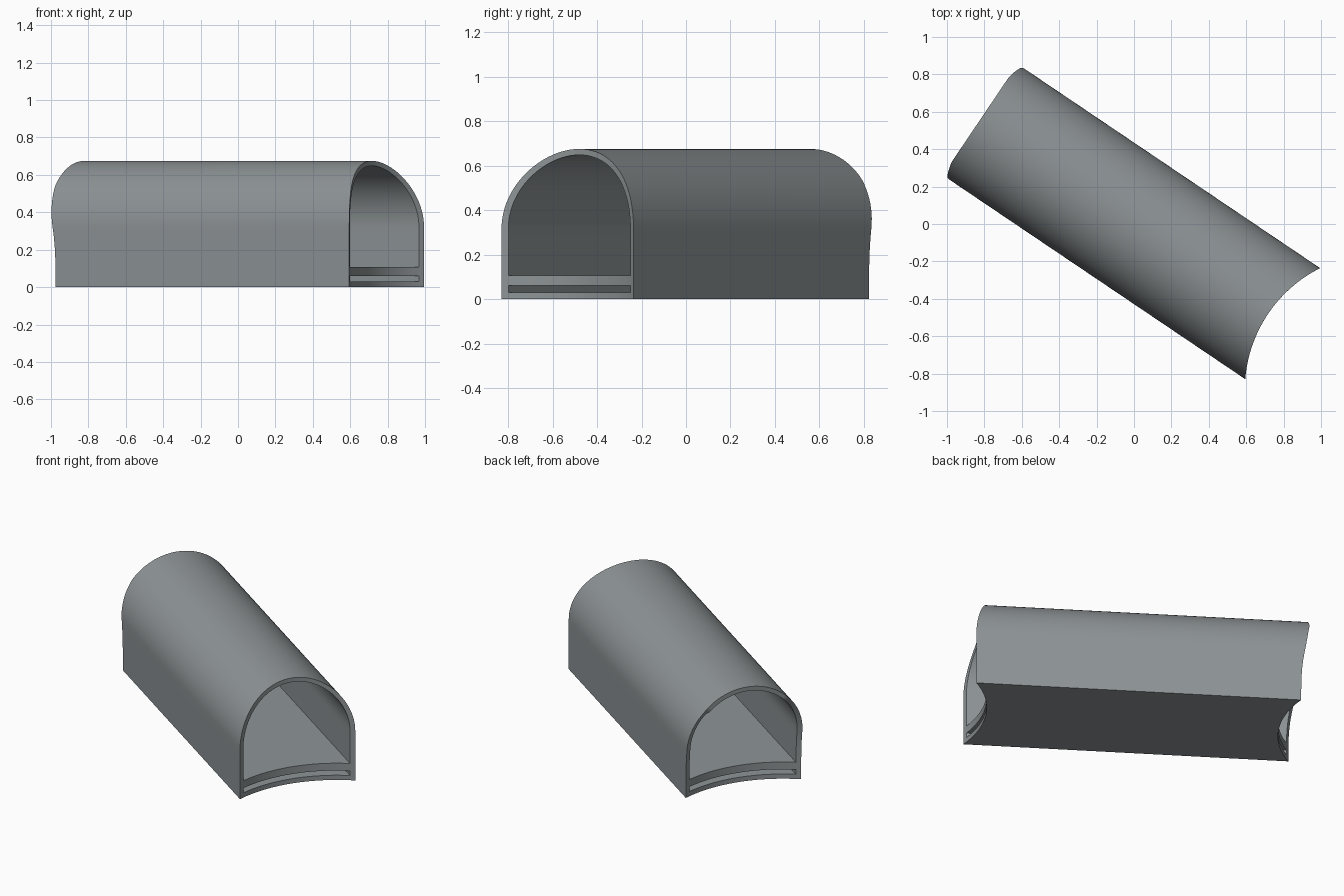
import bpy, bmesh, math

if "Cube" in bpy.data.objects:
    bpy.data.objects.remove(bpy.data.objects["Cube"])

# Main dimensions of the tunnel section
W, T = 0.358, 0.027            # half width, wall thickness
SPRING = 0.317                 # height where the vault begins
SLOT_LOW, SLOT_HIGH, FLOOR = 0.03, 0.06, 0.107
AXIS, SIDE = (0.829, -0.559), (0.559, 0.829)

concrete = bpy.data.materials.new("grey concrete")
concrete.diffuse_color = (0.27, 0.295, 0.305, 1)
concrete.use_nodes = True
concrete.node_tree.nodes["Principled BSDF"].inputs["Base Color"].default_value = concrete.diffuse_color


def near_end(u, z):
    """Upright round cut."""
    return 1.589 - math.sqrt(0.533 - u * u)


def far_end(u, z):
    """Round cut below that leans out to a straight roof edge."""
    if z > 0.545:
        return -0.998
    return -(1.577 - math.sqrt(0.533 - u * u - 0.75 * z ** 3))


def place(s, u, z):
    return (s * AXIS[0] + u * SIDE[0] + 0.005, s * AXIS[1] + u * SIDE[1], z)


def strip_part(name, outer, inner, closed):
    """Run a strip between two matching profiles from end to end."""
    bm = bmesh.new()
    rows = [[bm.verts.new(place(end(u, z), u, z)) for u, z in line]
            for line in (outer, inner) for end in (near_end, far_end)]
    on, of, inn, inf = rows
    for i in range(len(outer) - 1):
        j = i + 1
        bm.faces.new((on[i], on[j], of[j], of[i]))
        bm.faces.new((inn[i], inf[i], inf[j], inn[j]))
        bm.faces.new((on[i], inn[i], inn[j], on[j]))
        bm.faces.new((of[i], of[j], inf[j], inf[i]))
    if closed:
        for i in (0, -1):
            bm.faces.new((on[i], of[i], inf[i], inn[i]))
    bmesh.ops.recalc_face_normals(bm, faces=bm.faces)
    # an open strip has no volume test, so make its outer side face outward
    bm.faces.ensure_lookup_table()
    mid = len(outer) // 2
    f = next(f for f in bm.faces if on[mid] in f.verts and of[mid] in f.verts)
    f.normal_update()
    sign = outer[mid][1] - inner[mid][1]
    if f.normal.z * sign < 0:
        bmesh.ops.reverse_faces(bm, faces=bm.faces)
    mesh = bpy.data.meshes.new(name)
    bm.to_mesh(mesh)
    bm.free()
    mesh.materials.append(concrete)
    ob = bpy.data.objects.new(name, mesh)
    bpy.context.collection.objects.link(ob)
    bpy.ops.object.select_all(action='DESELECT')
    ob.select_set(True)
    bpy.context.view_layer.objects.active = ob
    bpy.ops.object.shade_smooth_by_angle(angle=math.radians(30))


def arch(r):
    """Side wall, half-round vault, side wall."""
    heights = [SLOT_LOW + (SPRING - SLOT_LOW) * i / 6 for i in range(6)]
    pts = [(r, z) for z in heights]
    pts += [(r * math.cos(a), SPRING + r * math.sin(a))
            for a in (math.pi * i / 48 for i in range(49))]
    return pts + [(-r, z) for z in reversed(heights)]


def level(half, z, n=24):
    return [(half * (2 * i / n - 1), z) for i in range(n + 1)]


# Vaulted shell, raised floor deck, and base slab with a gap between them
strip_part("vault_shell", arch(W), arch(W - T), True)
strip_part("floor_deck", level(W - T, FLOOR), level(W - T, SLOT_HIGH), False)
strip_part("base_slab", level(W, SLOT_LOW), level(W, 0.0), True)
